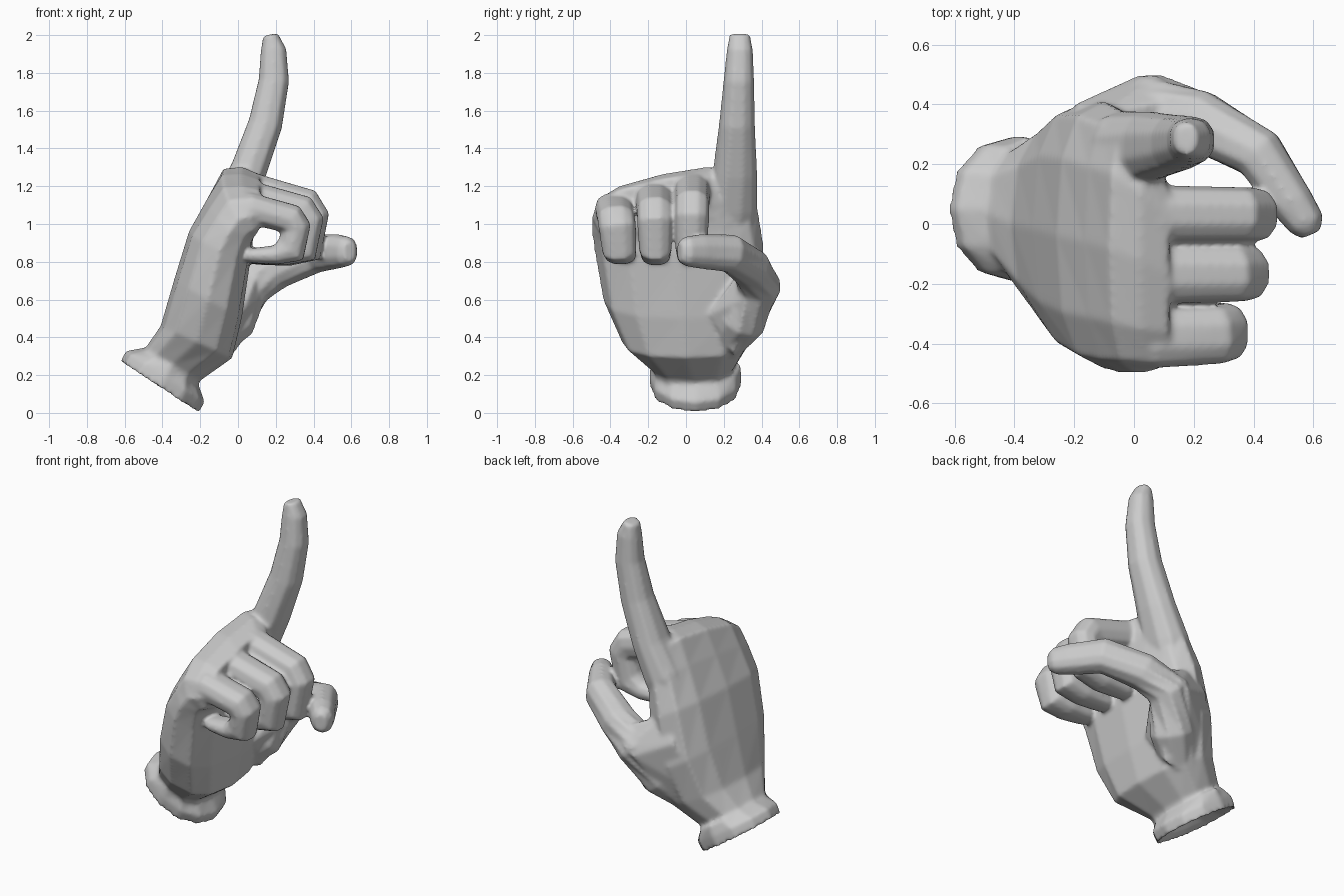
import bpy, bmesh, math
from mathutils import Vector

if "Cube" in bpy.data.objects:
    bpy.data.objects.remove(bpy.data.objects["Cube"])

SIDES = 12


def finish(name, bm):
    """Turn a bmesh into an object with clean normals."""
    bmesh.ops.recalc_face_normals(bm, faces=bm.faces)
    mesh = bpy.data.meshes.new(name)
    bm.to_mesh(mesh)
    bm.free()
    ob = bpy.data.objects.new(name, mesh)
    bpy.context.collection.objects.link(ob)
    return ob


def skin(name, rings):
    """Bridge a list of closed rings into a capped object."""
    bm = bmesh.new()
    vr = [[bm.verts.new(p) for p in ring] for ring in rings]
    n = len(vr[0])
    for a, b in zip(vr, vr[1:]):
        for i in range(n):
            j = (i + 1) % n
            bm.faces.new((a[i], a[j], b[j], b[i]))
    bm.faces.new(vr[0][::-1])
    bm.faces.new(vr[-1])
    return finish(name, bm)


def select_only(obs):
    bpy.ops.object.select_all(action='DESELECT')
    for ob in obs:
        ob.select_set(True)
    bpy.context.view_layer.objects.active = obs[0]


def power(v, e):
    return math.copysign(abs(v) ** e, v)


def slab(back, front, y0, y1, tilt=0.0, e=0.8):
    """Rounded section between a back and a front (x, z) point, y0..y1 wide."""
    b, f = Vector((back[0], 0, back[1])), Vector((front[0], 0, front[1]))
    ring = []
    for i in range(SIDES):
        a = 2 * math.pi * i / SIDES
        dy = power(math.sin(a), e) * (y1 - y0) / 2
        p = (b + f) / 2 + (f - b) / 2 * power(math.cos(a), e)
        ring.append(p + Vector((0, (y0 + y1) / 2 + dy, tilt * dy)))
    return ring


def tube(name, path, ref, n=10):
    """Loft through (x, y, z, radius across, radius along ref)."""
    pts = [Vector(p[:3]) for p in path]
    rings = []
    for k, p in enumerate(pts):
        t = Vector()
        if k > 0:
            t += (p - pts[k - 1]).normalized()
        if k < len(pts) - 1:
            t += (pts[k + 1] - p).normalized()
        t.normalize()
        side = (Vector(ref) - t * t.dot(Vector(ref))).normalized()
        up = t.cross(side)
        ring = []
        for i in range(n):
            a = 2 * math.pi * (i + 0.5) / n
            ring.append(p + up * power(math.cos(a), 0.85) * path[k][3]
                        + side * power(math.sin(a), 0.85) * path[k][4])
        rings.append(ring)
    return skin(name, rings)


# Palm, from the wrist up, rolling forward over the slanted knuckle row
parts = [skin("hand", [
    slab((-0.53, 0.31), (-0.23, 0.11), -0.17, 0.25),
    slab((-0.49, 0.345), (-0.20, 0.17), -0.19, 0.26),
    slab((-0.41, 0.46), (-0.03, 0.29), -0.34, 0.34),
    slab((-0.34, 0.70), (0.02, 0.50), -0.44, 0.41),
    slab((-0.26, 0.96), (0.065, 0.80), -0.485, 0.41, 0.05),
    slab((-0.165, 1.13), (0.08, 0.92), -0.50, 0.38, 0.14),
    slab((-0.085, 1.26), (0.09, 0.96), -0.50, 0.34, 0.20, 0.75),
    slab((0.02, 1.265), (0.10, 0.98), -0.495, 0.25, 0.22, 0.7),
    slab((0.12, 1.23), (0.11, 1.0), -0.47, 0.13, 0.22, 0.65),
])]

# Flared glove cuff with a recessed underside
parts.append(skin("cuff", [
    slab((-0.50, 0.27), (-0.25, 0.10), -0.12, 0.22, 0, 1),
    slab((-0.58, 0.265), (-0.23, 0.04), -0.15, 0.25, 0, 1),
    slab((-0.625, 0.27), (-0.21, -0.003), -0.19, 0.29, 0, 0.95),
    slab((-0.595, 0.328), (-0.175, 0.055), -0.195, 0.295, 0, 0.95),
    slab((-0.50, 0.345), (-0.21, 0.155), -0.19, 0.29, 0, 1),
]))

# Raised index finger
parts.append(tube("index_finger", [
    (-0.12, 0.22, 0.88, 0.10, 0.13),
    (-0.03, 0.24, 1.10, 0.115, 0.14),
    (0.055, 0.26, 1.28, 0.10, 0.118),
    (0.145, 0.27, 1.53, 0.093, 0.096),
    (0.19, 0.28, 1.76, 0.083, 0.082),
    (0.188, 0.285, 1.92, 0.07, 0.07),
    (0.172, 0.285, 2.003, 0.04, 0.055)], (0, 1, 0)))

# Curled fingers share one profile, shortened towards the little finger
CURL = [(0.0, 1.14, 0.09, 1.0), (0.09, 1.175, 0.10, 1.05),
        (0.355, 1.10, 0.097, 1.0), (0.395, 1.04, 0.092, 1.0),
        (0.36, 0.875, 0.10, 0.92), (0.26, 0.835, 0.06, 0.85),
        (0.10, 0.83, 0.047, 0.7), (0.04, 0.83, 0.035, 0.5)]
for name, y0, y1, width, sx, sz in (
        ("middle_finger", 0.035, 0.025, 0.093, 1.0, 1.0),
        ("ring_finger", -0.172, -0.155, 0.095, 0.94, 0.88),
        ("little_finger", -0.387, -0.33, 0.10, 0.78, 0.72)):
    last = len(CURL) - 1
    parts.append(tube(name, [
        (x * sx, y0 + (y1 - y0) * k / last, 0.84 + (z - 0.84) * sz,
         r * (0.55 + 0.45 * sz), width * w)
        for k, (x, z, r, w) in enumerate(CURL)], (0, 1, 0)))

# Thumb, swelling out of the palm and bending across the front
parts.append(tube("thumb", [
    (-0.16, 0.20, 0.36, 0.09, 0.10),
    (-0.04, 0.29, 0.50, 0.13, 0.14),
    (0.07, 0.385, 0.68, 0.12, 0.12),
    (0.22, 0.345, 0.765, 0.105, 0.105),
    (0.42, 0.235, 0.845, 0.09, 0.103),
    (0.53, 0.07, 0.855, 0.075, 0.092),
    (0.578, 0.0, 0.855, 0.064, 0.08),
    (0.593, -0.035, 0.855, 0.035, 0.055)], (0, 0, 1)))

# Fleshy web joining the thumb to the side of the palm
bm = bmesh.new()
for p in ((-0.10, 0.37, 0.89), (-0.20, 0.40, 0.76), (-0.28, 0.32, 0.45),
          (-0.22, 0.27, 0.27), (0.02, 0.50, 0.66), (0.07, 0.50, 0.70),
          (0.20, 0.43, 0.76), (0.12, 0.31, 0.78), (-0.02, 0.25, 0.31),
          (0.17, 0.37, 0.63), (0.02, 0.12, 0.52), (-0.12, 0.36, 0.40),
          (0.04, 0.30, 0.41)):
    bm.verts.new(p)
bmesh.ops.convex_hull(bm, input=bm.verts)
bmesh.ops.delete(bm, geom=[v for v in bm.verts if not v.link_faces],
                 context='VERTS')
parts.append(finish("thumb_web", bm))

# Fuse everything into one continuous skin and soften the joints
select_only(parts)
bpy.ops.object.join()
hand = bpy.context.view_layer.objects.active
fuse = hand.modifiers.new("fuse", 'REMESH')
fuse.mode = 'VOXEL'
fuse.voxel_size = 0.011
soften = hand.modifiers.new("soften", 'SMOOTH')
soften.factor = 0.5
soften.iterations = 8
bpy.ops.object.modifier_apply(modifier="fuse")
bpy.ops.object.modifier_apply(modifier="soften")
bpy.ops.object.shade_smooth()
